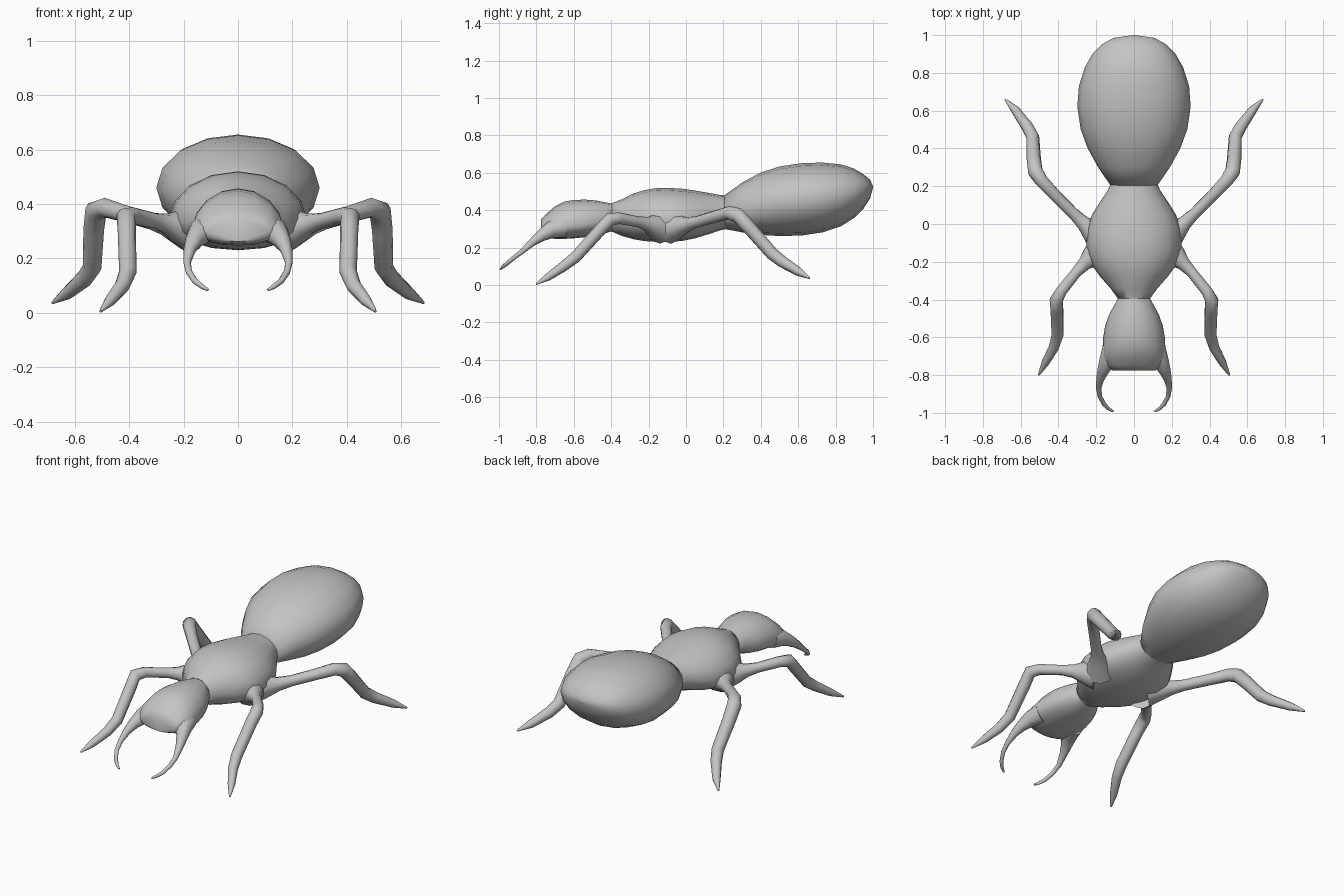
import bpy, math
from mathutils import Vector

grey = bpy.data.materials.new("plain grey")
grey.diffuse_color = (0.55, 0.55, 0.55, 1)


def make_mesh(name, rings):
    """Skin a list of equal-sized point rings, capping both ends."""
    n = len(rings[0])
    verts = [p for r in rings for p in r]
    faces = [list(range(n))[::-1], list(range(len(verts) - n, len(verts)))]
    for i in range(len(rings) - 1):
        for j in range(n):
            k = (j + 1) % n
            faces.append([i * n + j, i * n + k, (i + 1) * n + k, (i + 1) * n + j])
    me = bpy.data.meshes.new(name)
    me.from_pydata(verts, [], faces)
    me.materials.append(grey)
    for p in me.polygons:
        p.use_smooth = True
    me.set_sharp_from_angle(angle=math.radians(65))
    ob = bpy.data.objects.new(name, me)
    bpy.context.collection.objects.link(ob)
    return ob


def body(name, sections, n=16):
    """Loft sections (y, half width, top z, widest z, bottom z) along y."""
    rings = []
    for y, w, top, mid, bot in sections:
        ring = []
        for j in range(n):
            a = 2 * math.pi * j / n
            c = math.cos(a)
            ring.append((w * math.sin(a), y, mid + c * ((top - mid) if c > 0 else (mid - bot))))
        rings.append(ring)
    return make_mesh(name, rings)


def limb(name, path, n=10):
    """Tapered tube along (x, y, z, radius) points, made on both sides."""
    for side, sx in (("left", -1), ("right", 1)):
        pts = [Vector((sx * p[0], p[1], p[2])) for p in path]
        rings = []
        for i, p in enumerate(pts):
            d = Vector()
            if i > 0:
                d += (p - pts[i - 1]).normalized()
            if i < len(pts) - 1:
                d += (pts[i + 1] - p).normalized()
            d.normalize()
            u = d.cross(Vector((sx, 0, 0.6))).normalized()
            v = d.cross(u)
            r = path[i][3]
            rings.append([p + r * (math.cos(2 * math.pi * j / n) * u + math.sin(2 * math.pi * j / n) * v)
                          for j in range(n)])
        make_mesh(side + "_" + name, rings)


# Abdomen
body("abdomen", [
    (0.205, 0.125, 0.480, 0.38, 0.300), (0.30, 0.190, 0.548, 0.41, 0.282),
    (0.40, 0.245, 0.602, 0.43, 0.268), (0.50, 0.282, 0.634, 0.45, 0.262),
    (0.62, 0.300, 0.652, 0.46, 0.265), (0.73, 0.292, 0.655, 0.47, 0.282),
    (0.83, 0.260, 0.645, 0.48, 0.315), (0.90, 0.220, 0.622, 0.495, 0.360),
    (0.95, 0.172, 0.592, 0.51, 0.410), (0.985, 0.110, 0.562, 0.52, 0.465),
    (1.0, 0.004, 0.528, 0.525, 0.522)])

# Thorax
body("thorax", [
    (-0.395, 0.085, 0.438, 0.36, 0.285), (-0.34, 0.125, 0.460, 0.35, 0.262),
    (-0.28, 0.178, 0.490, 0.34, 0.245), (-0.22, 0.222, 0.508, 0.34, 0.235),
    (-0.16, 0.245, 0.518, 0.34, 0.231), (-0.10, 0.253, 0.520, 0.34, 0.230),
    (-0.02, 0.248, 0.515, 0.34, 0.236), (0.05, 0.222, 0.505, 0.345, 0.250),
    (0.12, 0.178, 0.493, 0.36, 0.272), (0.18, 0.138, 0.482, 0.375, 0.292),
    (0.22, 0.120, 0.478, 0.38, 0.300)])

# Head, narrowing down to a blunt mouth
body("head", [
    (-0.775, 0.115, 0.352, 0.300, 0.262), (-0.75, 0.150, 0.378, 0.300, 0.252),
    (-0.70, 0.168, 0.422, 0.305, 0.247), (-0.65, 0.166, 0.447, 0.310, 0.247),
    (-0.60, 0.163, 0.455, 0.315, 0.250), (-0.54, 0.153, 0.457, 0.325, 0.256),
    (-0.48, 0.132, 0.452, 0.335, 0.265), (-0.43, 0.105, 0.442, 0.350, 0.278),
    (-0.385, 0.080, 0.434, 0.36, 0.290)])

# Curved jaws
limb("jaw", [
    (0.115, -0.66, 0.310, 0.055), (0.140, -0.725, 0.295, 0.046),
    (0.163, -0.775, 0.264, 0.032), (0.178, -0.82, 0.230, 0.022),
    (0.187, -0.87, 0.185, 0.014), (0.180, -0.915, 0.150, 0.012),
    (0.158, -0.955, 0.117, 0.011), (0.132, -0.98, 0.097, 0.009),
    (0.110, -0.992, 0.084, 0.005)])

# Front legs
limb("front_leg", [
    (0.17, -0.13, 0.305, 0.085), (0.225, -0.175, 0.318, 0.060),
    (0.262, -0.210, 0.327, 0.038), (0.305, -0.255, 0.338, 0.029),
    (0.385, -0.355, 0.357, 0.031), (0.412, -0.405, 0.352, 0.036),
    (0.408, -0.455, 0.300, 0.034), (0.405, -0.590, 0.150, 0.032),
    (0.425, -0.655, 0.100, 0.028), (0.470, -0.735, 0.045, 0.021),
    (0.505, -0.800, 0.006, 0.005)])

# Back legs
limb("back_leg", [
    (0.17, -0.09, 0.305, 0.085), (0.225, -0.035, 0.315, 0.060),
    (0.268, 0.005, 0.323, 0.040), (0.320, 0.055, 0.337, 0.031),
    (0.420, 0.155, 0.366, 0.032), (0.490, 0.230, 0.387, 0.036),
    (0.522, 0.278, 0.373, 0.041), (0.530, 0.340, 0.305, 0.038),
    (0.536, 0.460, 0.168, 0.035), (0.565, 0.515, 0.125, 0.032),
    (0.630, 0.605, 0.070, 0.023), (0.682, 0.660, 0.037, 0.005)])
